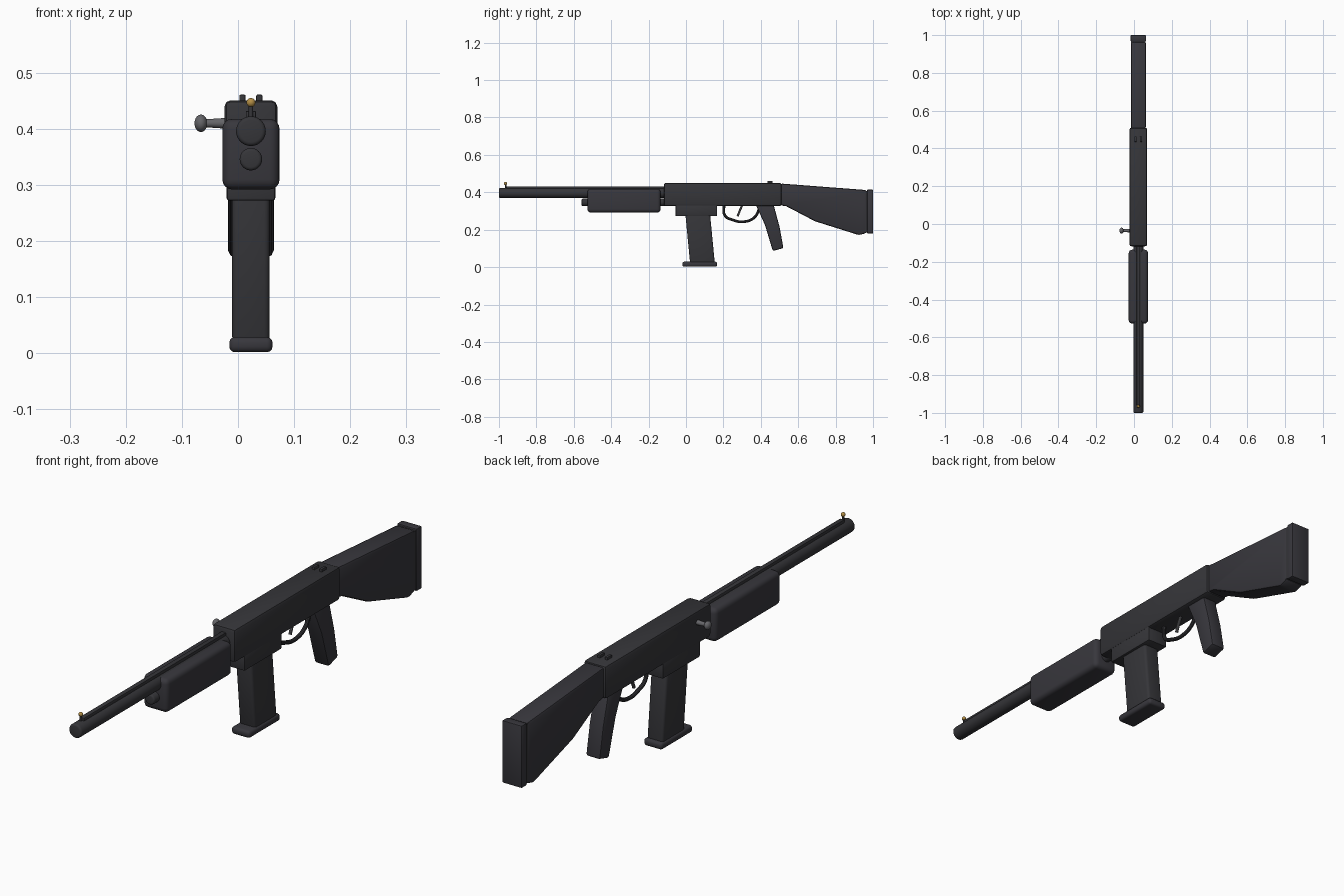
import bpy, bmesh, math
from mathutils import Matrix, Vector

if "Cube" in bpy.data.objects:
    bpy.data.objects.remove(bpy.data.objects["Cube"], do_unlink=True)

CX = 0.023  # centre line of the body


def material(name, rgb):
    m = bpy.data.materials.new(name)
    m.use_nodes = True
    m.diffuse_color = (*rgb, 1)
    m.node_tree.nodes["Principled BSDF"].inputs["Base Color"].default_value = (*rgb, 1)
    return m


POLYMER = material("charcoal polymer", (0.039, 0.038, 0.046))
STEEL = material("dark steel", (0.036, 0.036, 0.041))
GREY = material("grey steel", (0.13, 0.13, 0.14))
BRASS = material("brass", (0.45, 0.27, 0.06))


def finish(ob, mat, bevel=0, segments=2):
    ob.data.materials.clear()
    ob.data.materials.append(mat)
    bpy.ops.object.select_all(action="DESELECT")
    bpy.context.view_layer.objects.active = ob
    ob.select_set(True)
    if bevel:
        mod = ob.modifiers.new("edges", "BEVEL")
        mod.width, mod.segments = bevel, segments
        mod.limit_method, mod.angle_limit = "ANGLE", math.radians(25)
        bpy.ops.object.modifier_apply(modifier=mod.name)
    bpy.ops.object.shade_smooth_by_angle(angle=math.radians(35))
    return ob


def from_bmesh(name, bm, mat, bevel=0, segments=2):
    bmesh.ops.recalc_face_normals(bm, faces=bm.faces)
    me = bpy.data.meshes.new(name)
    bm.to_mesh(me)
    bm.free()
    ob = bpy.data.objects.new(name, me)
    bpy.context.collection.objects.link(ob)
    return finish(ob, mat, bevel, segments)


def slab(name, outline, width, mat, bevel=0, segments=2, x=CX):
    """Side outline of (y, z) points, extruded across x."""
    bm = bmesh.new()
    face = bm.faces.new([bm.verts.new((x - width / 2, y, z)) for y, z in outline])
    moved = bmesh.ops.extrude_face_region(bm, geom=[face])["geom"]
    bmesh.ops.translate(bm, vec=(width, 0, 0),
                        verts=[v for v in moved if isinstance(v, bmesh.types.BMVert)])
    return from_bmesh(name, bm, mat, bevel, segments)


def box(name, y0, y1, z0, z1, width, mat, bevel=0, segments=2, x=CX):
    return slab(name, [(y0, z0), (y1, z0), (y1, z1), (y0, z1)], width, mat, bevel, segments, x)


def tube(name, start, end, r0, mat, r1=None, bevel=0, sides=32):
    a, b = Vector(start), Vector(end)
    turn = (b - a).to_track_quat("Z", "Y").to_matrix().to_4x4()
    bm = bmesh.new()
    bmesh.ops.create_cone(bm, cap_ends=True, segments=sides, radius1=r0,
                          radius2=r0 if r1 is None else r1, depth=(b - a).length,
                          matrix=Matrix.Translation((a + b) / 2) @ turn)
    return from_bmesh(name, bm, mat, bevel, 3)


def ball(name, centre, radii, mat):
    bm = bmesh.new()
    bmesh.ops.create_uvsphere(bm, u_segments=24, v_segments=14, radius=1,
                              matrix=Matrix.Translation(centre) @ Matrix.Diagonal((*radii, 1)))
    return from_bmesh(name, bm, mat)


def rod(name, points, radius, mat):
    """Smooth round bar through (y, z) points on the centre line."""
    cu = bpy.data.curves.new(name, "CURVE")
    cu.dimensions, cu.bevel_depth, cu.bevel_resolution = "3D", radius, 3
    cu.use_fill_caps, cu.resolution_u = True, 8
    sp = cu.splines.new("BEZIER")
    sp.bezier_points.add(len(points) - 1)
    for p, (y, z) in zip(sp.bezier_points, points):
        p.co = (CX, y, z)
        p.handle_left_type = p.handle_right_type = "AUTO"
    ob = bpy.data.objects.new(name, cu)
    bpy.context.collection.objects.link(ob)
    bpy.ops.object.select_all(action="DESELECT")
    bpy.context.view_layer.objects.active = ob
    ob.select_set(True)
    bpy.ops.object.convert(target="MESH")
    return finish(bpy.context.view_layer.objects.active, mat)


# Barrel group
tube("barrel", (CX, -1, 0.396), (CX, -0.1, 0.396), 0.0265, STEEL, bevel=0.007)
tube("under_tube", (CX, -0.558, 0.346), (CX, -0.1, 0.346), 0.02, STEEL, bevel=0.006)
box("barrel_rib", -0.96, -0.11, 0.416, 0.432, 0.018, STEEL, 0.002)
ball("front_bead", (CX, -0.965, 0.447), (0.008, 0.008, 0.008), BRASS)
tube("bead_post", (CX, -0.965, 0.415), (CX, -0.965, 0.442), 0.004, STEEL, sides=12)
box("forend", -0.527, -0.136, 0.292, 0.418, 0.102, POLYMER, 0.018, 4)

# Receiver group
box("receiver", -0.118, 0.51, 0.326, 0.451, 0.094, STEEL, 0.011)
for side, x in (("right", CX - 0.015), ("left", CX + 0.015)):
    box("rear_sight_" + side, 0.435, 0.463, 0.445, 0.461, 0.011, STEEL, 0.002, x=x)
tube("bolt_stem", (-0.015, -0.035, 0.41), (-0.06, -0.035, 0.41), 0.01, GREY, 0.007, sides=20)
ball("bolt_knob", (-0.066, -0.035, 0.41), (0.0115, 0.0155, 0.0155), GREY)

# Magazine group
box("magazine_well", -0.056, 0.166, 0.272, 0.335, 0.087, STEEL, 0.005)
slab("magazine", [(-0.004, 0.29), (0.022, 0.02), (0.154, 0.02), (0.128, 0.29)],
     0.067, STEEL, 0.01, 3)
box("magazine_base", -0.02, 0.166, 0.002, 0.029, 0.077, POLYMER, 0.01, 3)

# Trigger and grip
rod("trigger_guard", [(0.203, 0.335), (0.208, 0.276), (0.25, 0.252), (0.31, 0.243),
                      (0.365, 0.265), (0.392, 0.31)], 0.0075, STEEL)
rod("trigger", [(0.302, 0.335), (0.286, 0.298), (0.276, 0.272)], 0.006, GREY)
slab("grip", [(0.372, 0.335), (0.422, 0.226), (0.464, 0.086), (0.521, 0.102),
              (0.5, 0.216), (0.468, 0.335)], 0.06, POLYMER, 0.008)

# Stock and butt
slab("stock", [(0.505, 0.447), (0.505, 0.33), (0.535, 0.326), (0.69, 0.245),
               (0.925, 0.171), (0.965, 0.182), (0.965, 0.412)], 0.08, POLYMER, 0.01)
box("butt_spacer", 0.955, 0.972, 0.186, 0.408, 0.076, STEEL)
box("butt_pad", 0.968, 1.0, 0.18, 0.414, 0.082, POLYMER, 0.004)
